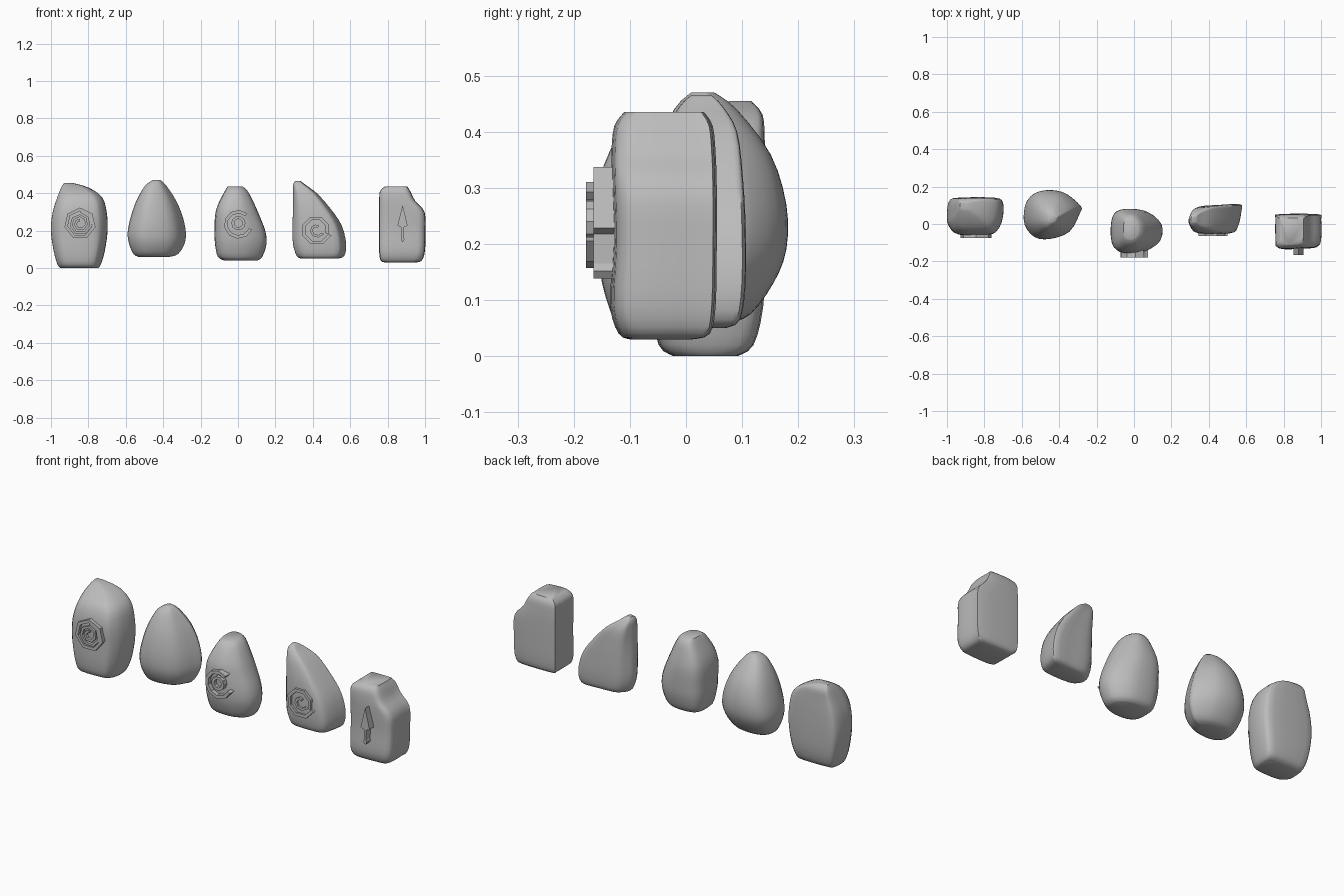
import bpy, bmesh, math
from mathutils import Vector

cube = bpy.data.objects.get("Cube")
if cube:
    bpy.data.objects.remove(cube)

grey = bpy.data.materials.new("stone_grey")
grey.use_nodes = True
grey.diffuse_color = (0.5, 0.5, 0.5, 1)
grey.node_tree.nodes["Principled BSDF"].inputs["Base Color"].default_value = grey.diffuse_color


def add_object(name, bm, smooth_angle=None):
    bmesh.ops.recalc_face_normals(bm, faces=bm.faces)
    mesh = bpy.data.meshes.new(name)
    bm.to_mesh(mesh)
    bm.free()
    mesh.materials.append(grey)
    obj = bpy.data.objects.new(name, mesh)
    bpy.context.collection.objects.link(obj)
    if smooth_angle:
        bpy.ops.object.select_all(action='DESELECT')
        bpy.context.view_layer.objects.active = obj
        obj.select_set(True)
        bpy.ops.object.shade_smooth_by_angle(angle=math.radians(smooth_angle))
    return obj


def refine(points, steps, closed):
    """Pass a smooth curve through the points."""
    points = [Vector(p) for p in points]
    count = len(points)

    def pick(i):
        return points[i % count] if closed else points[max(0, min(count - 1, i))]

    result = []
    for i in range(count if closed else count - 1):
        a, b, c, d = (pick(i + k) for k in (-1, 0, 1, 2))
        for s in range(steps):
            t = s / steps
            result.append(b + (c - a) * t / 2 + (a * 2 - b * 5 + c * 4 - d) * t * t / 2
                          + (b * 3 - a - c * 3 + d) * t ** 3 / 2)
    if not closed:
        result.append(points[-1])
    return result


def stone(name, plan, rows):
    """Loft a plan outline through rows of height, left, right, front, back."""
    bm = bmesh.new()
    outline = refine(plan, 3, True)
    rings = []
    levels = [Vector(row) for row in rows]
    for z, x0, x1, y0, y1 in refine(levels, 3, False):
        rings.append([bm.verts.new(((x0 + x1) / 2 + p.x * (x1 - x0) / 2,
                                    (y0 + y1) / 2 + p.y * (y1 - y0) / 2, z)) for p in outline])
    n = len(outline)
    for low, high in zip(rings, rings[1:]):
        for i in range(n):
            j = (i + 1) % n
            bm.faces.new((low[i], low[j], high[j], high[i]))
    bm.faces.new(rings[0])
    bm.faces.new(rings[-1])
    return add_object(name, bm, 50)


def raise_faces(bm, depth):
    """Turn flat faces into a solid reaching back into the stone."""
    extruded = bmesh.ops.extrude_face_region(bm, geom=bm.faces[:])
    moved = [g for g in extruded["geom"] if isinstance(g, bmesh.types.BMVert)]
    bmesh.ops.translate(bm, verts=moved, vec=(0, depth, 0))


def spiral(name, centre, front, r0, r1, start, turns, sides, width, depth=0.04):
    """Raised band of straight segments winding from r0 out to r1."""
    bm = bmesh.new()
    count = round(turns * sides)
    pairs = []
    for i in range(count + 1):
        a = math.radians(start) + math.tau * i / sides
        r = r0 + (r1 - r0) * i / count
        pairs.append([bm.verts.new((centre[0] + q * math.cos(a), front, centre[1] + q * math.sin(a)))
                      for q in (r - width / 2, r + width / 2)])
    for (a, b), (c, d) in zip(pairs, pairs[1:]):
        bm.faces.new((a, b, d, c))
    bmesh.ops.remove_doubles(bm, verts=bm.verts, dist=0.0001)
    raise_faces(bm, depth)
    return add_object(name, bm)


# Tall boulder with a flat back
stone("tall_stone",
      [(-1, 0), (-.93, .8), (-.6, 1), (.7, 1), (1, .7), (.97, -.2), (.8, -.75), (.5, -1), (-.6, -1), (-.95, -.5)],
      [(0, -.95, -.75, -.02, .09), (.02, -.965, -.735, -.045, .118), (.09, -.985, -.715, -.055, .135),
       (.2, -1, -.7, -.055, .14), (.3, -.99, -.705, -.055, .14), (.38, -.965, -.73, -.03, .138),
       (.43, -.945, -.8, .03, .135), (.455, -.93, -.885, .08, .115)])

# Plain pear-shaped boulder
stone("pear_stone",
      [(-1, .3), (-.8, .75), (-.45, .96), (0, 1), (.5, .85), (1, .37), (.97, .08), (.6, -.7), (-.1, -1),
       (-.65, -.92), (-1, -.4)],
      [(.06, -.53, -.37, -.01, .08), (.075, -.555, -.325, -.04, .115), (.13, -.578, -.292, -.07, .155),
       (.19, -.585, -.285, -.08, .178), (.27, -.57, -.3, -.075, .178), (.36, -.54, -.335, -.055, .15),
       (.44, -.495, -.385, -.02, .09), (.47, -.455, -.415, .01, .05)])

# Bulging middle boulder
stone("middle_stone",
      [(-1, .4), (-.75, .9), (-.1, 1), (.5, .85), (1, .3), (.97, -.4), (.6, -.8), (.1, -1), (-.6, -.95), (-.97, -.55)],
      [(.04, -.07, .1, -.1, .03), (.06, -.105, .125, -.125, .055), (.13, -.12, .147, -.148, .075),
       (.2, -.122, .14, -.155, .08), (.28, -.12, .11, -.155, .08), (.34, -.105, .085, -.145, .07),
       (.41, -.07, .05, -.11, .05), (.435, -.055, .025, -.08, .03)])

# Thin leaning boulder with a pointed tip
stone("leaning_stone",
      [(-1, 0), (-.85, .45), (-.55, .85), (.2, .95), (.95, 1), (1, .6), (.85, -.6), (.55, -1), (-.6, -1), (-.95, -.5)],
      [(.05, .34, .53, -.02, .07), (.065, .315, .565, -.04, .095), (.13, .295, .575, -.05, .105),
       (.23, .293, .55, -.05, .105), (.32, .295, .49, -.045, .1), (.4, .295, .42, -.03, .09),
       (.445, .295, .36, -.01, .065), (.465, .305, .335, .01, .045)])

# Squared block
stone("square_stone",
      [(-1, -.6), (-1, .75), (-.85, 1), (.85, 1), (1, .7), (1, -.5), (.85, -.85), (.5, -.95), (-.6, -1), (-.95, -.85)],
      [(.03, .79, .95, -.1, .01), (.04, .765, .98, -.12, .04), (.09, .757, .997, -.135, .05),
       (.2, .757, 1, -.13, .052), (.3, .757, .995, -.132, .052), (.36, .757, .945, -.133, .05),
       (.41, .76, .92, -.128, .045), (.435, .785, .905, -.11, .03)])

# Raised spiral carvings
spiral("tall_stone_spiral", (-.845, .238), -.075, .018, .066, 90, 2, 7, .014)
spiral("tall_stone_ring", (-.845, .238), -.075, .076, .076, 90, 1, 7, .018)
spiral("middle_stone_ring", (.002, .24), -.178, .03, .03, 0, 1, 10, .016)
spiral("middle_stone_arc", (.002, .235), -.178, .066, .07, 50, .8, 10, .018, .06)
spiral("leaning_stone_hook", (.42, .205), -.065, .018, .04, 60, .75, 8, .014)
spiral("leaning_stone_spiral", (.418, .205), -.065, .06, .078, -20, 1, 8, .018)

# Raised arrow carving, drawn as half a profile and mirrored
half = [(0, .337), (.027, .228), (.007, .218), (.006, .165), (.01, .152), (0, .138)]
profile = half + [(-x, z) for x, z in reversed(half[1:-1])]
bm = bmesh.new()
bm.faces.new([bm.verts.new((.88 + x, -.165, z)) for x, z in profile])
raise_faces(bm, .045)
add_object("square_stone_arrow", bm)
